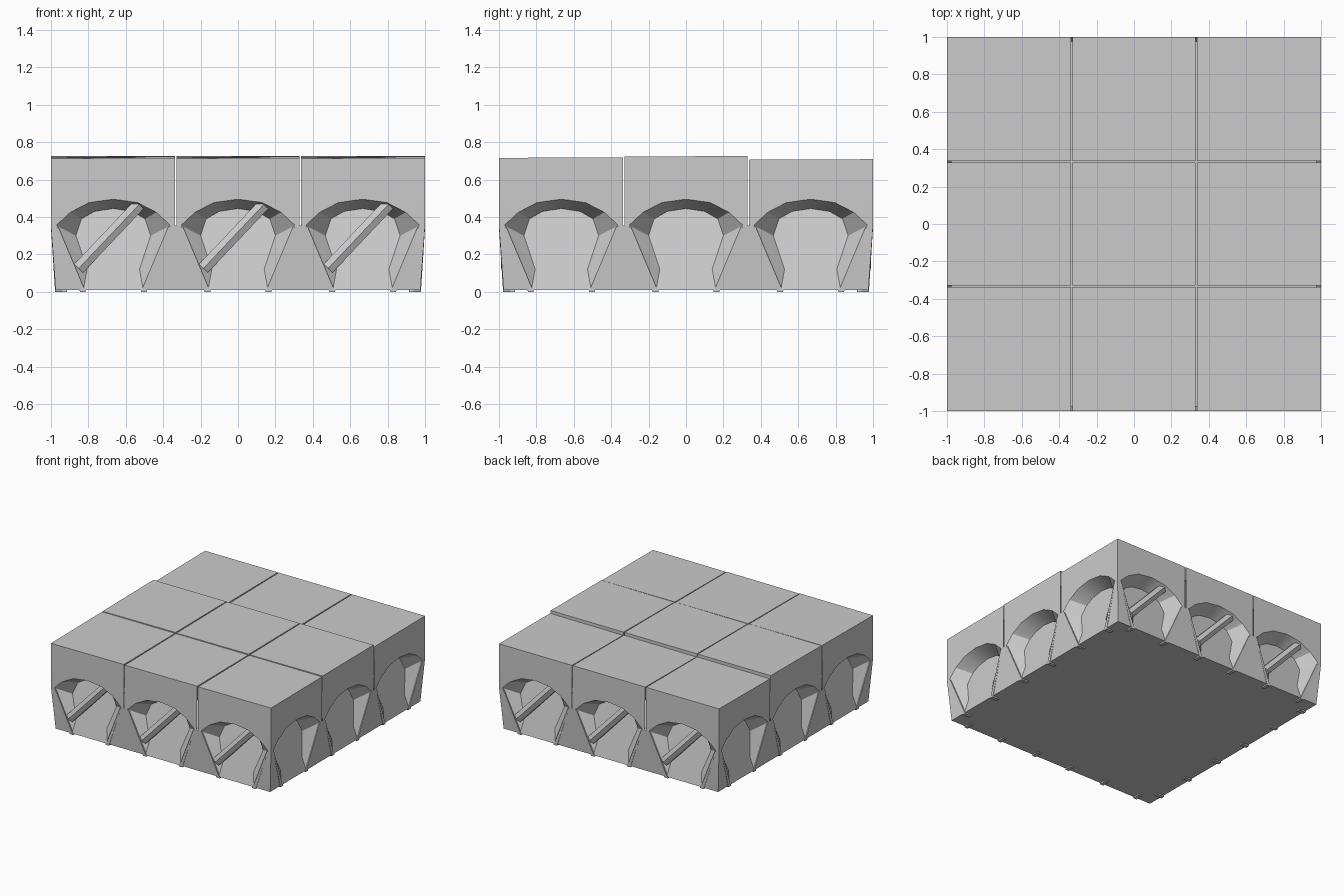
import bpy, bmesh, math
from mathutils import Matrix, Vector

if "Cube" in bpy.data.objects:
    bpy.data.objects.remove(bpy.data.objects["Cube"])

CELL = 2 / 3
FACE_TOP = 0.60


def finish(bm, name, smooth=False):
    me = bpy.data.meshes.new(name)
    bm.to_mesh(me)
    bm.free()
    ob = bpy.data.objects.new(name, me)
    bpy.context.collection.objects.link(ob)
    if smooth:
        bpy.ops.object.select_all(action='DESELECT')
        bpy.context.view_layer.objects.active = ob
        ob.select_set(True)
        bpy.ops.object.shade_smooth_by_angle(angle=math.radians(30))
    return ob


def placer(side, i):
    """Local (u, z, depth) of one bay to world coordinates."""
    rot = Matrix.Rotation(side * math.pi / 2, 3, 'Z')
    return lambda p: rot @ Vector(((i - 1) * CELL + p[0], p[2] - 1, p[1]))


def mirrored(half):
    return half + [(-u, z, d) for u, z, d in reversed(half[:-1])]


def add_face(bm, place, pts):
    bm.faces.new([bm.verts.new(place(p)) for p in pts])


def add_prism(bm, rings):
    a, b = [[bm.verts.new(p) for p in r] for r in rings]
    n = len(a)
    bm.faces.new(a)
    bm.faces.new(b[::-1])
    for k in range(n):
        bm.faces.new((a[k], b[k], b[(k + 1) % n], a[(k + 1) % n]))
    bmesh.ops.recalc_face_normals(bm, faces=list({f for v in a + b for f in v.link_faces}))


def add_box(bm, x0, x1, y0, y1, z0, tops):
    lo = [(x0, y0, z0), (x1, y0, z0), (x1, y1, z0), (x0, y1, z0)]
    hi = [(p[0], p[1], t) for p, t in zip(lo, tops)]
    add_prism(bm, (lo, hi))


# arch opening at the face and the shallow niche behind it
outer = mirrored([(-.16, .01, .025), (-.305, .355, 0), (-.23, .425, 0),
                  (-.13, .477, 0), (0, .495, 0)])
inner = mirrored([(-.14, .12, .05), (-.2, .30, .09), (-.17, .39, .115),
                  (-.1, .43, .12), (0, .445, .12)])

# arched side walls with pillars
bm = bmesh.new()
for side in range(4):
    for i in range(3):
        P = placer(side, i)
        h = CELL / 2
        lt = h if i == 0 else h - .004
        rt = h if i == 2 else h - .004
        lb = h - .025 if i == 0 else h
        rb = h - .025 if i == 2 else h
        add_face(bm, P, [(-lt, FACE_TOP, 0), (-lt, .355, 0)] + outer[1:-1]
                 + [(rt, .355, 0), (rt, FACE_TOP, 0)])
        add_face(bm, P, [(-h, .355, 0), (-lb, .01, .025), outer[0], outer[1]])
        add_face(bm, P, [outer[-2], outer[-1], (rb, .01, .025), (h, .355, 0)])
        for k in range(len(outer) - 1):
            add_face(bm, P, [outer[k], inner[k], inner[k + 1], outer[k + 1]])
        add_face(bm, P, inner[::-1])
        add_face(bm, P, [outer[0], outer[-1], inner[-1], inner[0]])
bmesh.ops.remove_doubles(bm, verts=bm.verts, dist=1e-4)
finish(bm, "arched_walls", True)

# base underside
bm = bmesh.new()
b = .975
bm.faces.new([bm.verts.new(p) for p in ((-b, b, .01), (b, b, .01), (b, -b, .01), (-b, -b, .01))])
finish(bm, "base_plate")

# nine top blocks with slightly uneven heights
row_z = (.719, .726, .709)
for r in range(3):
    for c in range(3):
        bm = bmesh.new()
        x0 = -1 + c * CELL + (.004 if c > 0 else 0)
        x1 = -1 + (c + 1) * CELL - (.004 if c < 2 else 0)
        y0 = -1 + r * CELL + (.004 if r > 0 else 0)
        y1 = -1 + (r + 1) * CELL - (.004 if r < 2 else 0)
        z = row_z[r]
        add_box(bm, x0, x1, y0, y1, FACE_TOP, (z - .006, z - .003, z, z))
        finish(bm, f"top_block_{r}_{c}")

# slanted struts along the pillars, each with a foot hooked under the base
bm = bmesh.new()
for side in range(4):
    for i in range(3):
        P = placer(side, i)
        for s in (-1, 1):
            prof = [(.307, .36, 0), (.293, .345, 0), (.148, 0, .022), (.178, 0, .022)]
            add_prism(bm, [[P((s * u, z, d + t)) for u, z, d in prof] for t in (0, .04)])
            foot = [(.148, 0), (.178, 0), (.175, .014), (.145, .014)]
            add_prism(bm, [[P((s * u, z, d)) for u, z in foot] for d in (.022, .085)])
finish(bm, "pillar_struts")

# diagonal bars in the front and back niches
bm = bmesh.new()
for side in (0, 2):
    for i in range(3):
        P = placer(side, i)
        rings = []
        for u, z in ((-.185, .125), (.165, .495)):
            ring = []
            for k in range(6):
                a = k * math.pi / 3 + math.pi / 6
                off = .038 * math.cos(a)
                ring.append(P((u - off * .72, z + off * .69, .045 + .034 * math.sin(a))))
            rings.append(ring)
        add_prism(bm, rings)
finish(bm, "diagonal_bars")
